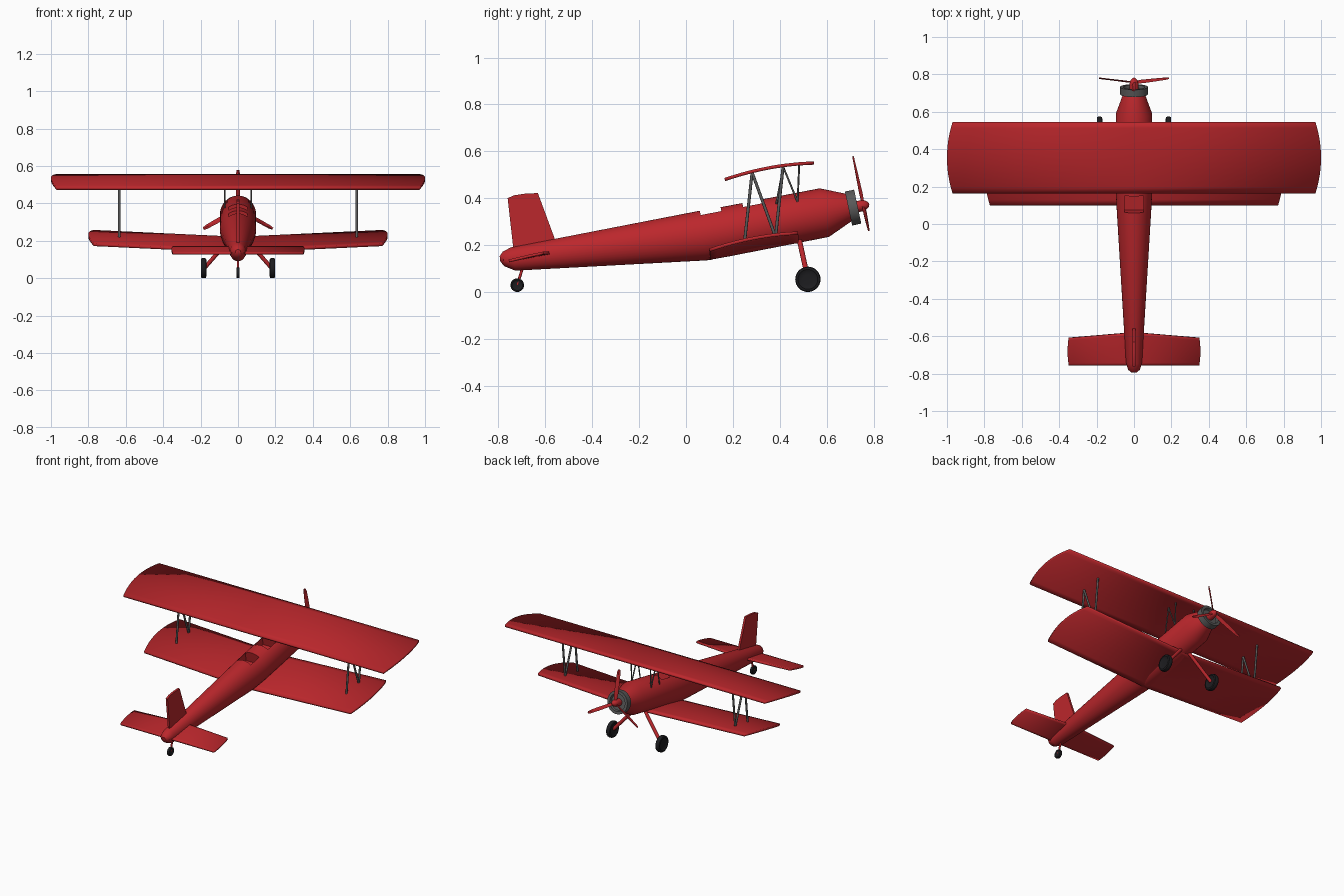
import bpy, bmesh, math
from mathutils import Vector, Matrix

if "Cube" in bpy.data.objects:
    bpy.data.objects.remove(bpy.data.objects["Cube"])


def material(name, color):
    m = bpy.data.materials.new(name)
    m.diffuse_color = color
    m.use_nodes = True
    m.node_tree.nodes["Principled BSDF"].inputs["Base Color"].default_value = m.diffuse_color
    return m


RED = material("red paint", (0.50, 0.02, 0.025, 1))
BLACK = material("black rubber", (0.012, 0.012, 0.014, 1))
GREY = material("dark metal", (0.10, 0.10, 0.10, 1))
TILT = math.radians(12)


def finish(name, bm, mat, smooth=True):
    bmesh.ops.recalc_face_normals(bm, faces=bm.faces)
    me = bpy.data.meshes.new(name)
    bm.to_mesh(me)
    bm.free()
    ob = bpy.data.objects.new(name, me)
    bpy.context.collection.objects.link(ob)
    me.materials.append(mat)
    if smooth:
        bpy.ops.object.select_all(action='DESELECT')
        ob.select_set(True)
        bpy.context.view_layer.objects.active = ob
        bpy.ops.object.shade_smooth_by_angle(angle=math.radians(35))
    return ob


def loft(bm, rings):
    loops = [[bm.verts.new(p) for p in r] for r in rings]
    n = len(loops[0])
    for a, b in zip(loops, loops[1:]):
        for i in range(n):
            bm.faces.new((a[i], a[(i + 1) % n], b[(i + 1) % n], b[i]))
    bm.faces.new(loops[0])
    bm.faces.new(loops[-1])


def rod(name, a, b, r, mat, segs=12):
    a, b = Vector(a), Vector(b)
    d = b - a
    rot = d.to_track_quat('Z', 'Y').to_matrix().to_4x4()
    bm = bmesh.new()
    bmesh.ops.create_cone(bm, cap_ends=True, segments=segs, radius1=r, radius2=r,
                          depth=d.length, matrix=Matrix.Translation((a + b) / 2) @ rot)
    return finish(name, bm, mat)


def wing(name, half, trail, lead, bulge, thick, tip=0.03, dihedral=0.0, sweep=0.0):
    # Cambered sheet with rounded tips; trail and lead are (y, z)
    bm = bmesh.new()
    n, grid = 12, []
    for i in range(n + 1):
        t = i / n
        w = half - tip * (2 * t - 1) ** 2
        z = trail[1] + (lead[1] - trail[1]) * t + bulge * 4 * t * (1 - t)
        row = []
        for x in (-w, 0, w):
            y = trail[0] + (lead[0] - trail[0] - sweep * abs(x) / half) * t
            row.append(bm.verts.new((x, y, z + dihedral * abs(x))))
        grid.append(row)
    for a, b in zip(grid, grid[1:]):
        for j in range(2):
            bm.faces.new((a[j], a[j + 1], b[j + 1], b[j]))
    ob = finish(name, bm, RED)
    mod = ob.modifiers.new("thickness", 'SOLIDIFY')
    mod.thickness = thick
    mod.offset = -1
    return ob


# Fuselage: tilted oval sections as (top y, top z, bottom y, bottom z, half width)
sections = [(-0.795, 0.153, -0.793, 0.132, 0.014), (-0.782, 0.172, -0.776, 0.110, 0.032),
            (-0.748, 0.190, -0.728, 0.091, 0.043), (0.05, 0.345, 0.09, 0.135, 0.092),
            (0.15, 0.362, 0.19, 0.153, 0.097), (0.57, 0.442, 0.61, 0.235, 0.097),
            (0.688, 0.418, 0.708, 0.303, 0.057)]
rings = []
for ty, tz, by, bz, w in sections:
    ring = []
    for i in range(40):
        a = math.tau * i / 40
        k = (1 + math.cos(a)) / 2
        ring.append((w * math.sin(a), by + (ty - by) * k, bz + (tz - bz) * k))
    rings.append(ring)
bm = bmesh.new()
loft(bm, rings)
fuselage = finish("fuselage", bm, RED)

# Two open cockpits
for i, (y, z) in enumerate(((0.105, 0.345), (0.285, 0.385))):
    bm = bmesh.new()
    bmesh.ops.create_cube(bm, size=1, matrix=Matrix.Translation((0, y, z))
                          @ Matrix.Rotation(TILT, 4, 'X') @ Matrix.Diagonal((0.104, 0.09, 0.13, 1)))
    cutter = finish(f"cockpit_cutter_{i + 1}", bm, RED, False)
    cutter.hide_render = True
    cutter.hide_viewport = True
    cutter.display_type = 'WIRE'
    mod = fuselage.modifiers.new("cockpit", 'BOOLEAN')
    mod.operation = 'DIFFERENCE'
    mod.solver = 'EXACT'
    mod.object = cutter

# Wings and tail plane
wing("upper_wing", 1.0, (0.163, 0.486), (0.545, 0.557), 0.015, 0.014)
wing("lower_wing", 0.8, (0.098, 0.149), (0.478, 0.222), 0.013, 0.014, dihedral=0.047)
wing("tail_plane", 0.355, (-0.757, 0.138), (-0.58, 0.172), 0.001, 0.012, tip=0.006, sweep=0.03)

# Tail fin
outline = [(-0.735, 0.17), (-0.761, 0.40), (-0.735, 0.412), (-0.69, 0.419), (-0.632, 0.422), (-0.55, 0.20)]
bm = bmesh.new()
loft(bm, [[(x, y, z) for y, z in outline] for x in (-0.007, 0.007)])
finish("tail_fin", bm, RED)

# Zigzag struts between the wings and over the body
outer = [(0.25, 0.215), (0.282, 0.510), (0.382, 0.235), (0.414, 0.533)]
inner = [(0.385, 0.375), (0.415, 0.533), (0.476, 0.385), (0.483, 0.542)]
for side, s in (("left", -1), ("right", 1)):
    for label, x, path, r in (("wing", 0.635, outer, 0.0065), ("centre", 0.072, inner, 0.004)):
        for i, (a, b) in enumerate(zip(path, path[1:])):
            rod(f"{side}_{label}_strut_{i + 1}", (s * x, *a), (s * x, *b), r, GREY)


def wheel(name, x, y, r, width):
    # Tyre with rounded shoulders and a slightly recessed hub
    profile = [(-0.3, 0.4), (-0.35, 0.62), (-0.5, 0.78), (-0.42, 0.95), (-0.2, 1),
               (0.2, 1), (0.42, 0.95), (0.5, 0.78), (0.35, 0.62), (0.3, 0.4)]
    bm = bmesh.new()
    loft(bm, [[(x + u * width, y + k * r * math.cos(math.tau * i / 32),
                r + k * r * math.sin(math.tau * i / 32)) for i in range(32)] for u, k in profile])
    finish(name, bm, BLACK)


# Landing gear
for side, s in (("left", -1), ("right", 1)):
    rod(f"{side}_gear_leg", (s * 0.03, 0.483, 0.225), (s * 0.178, 0.52, 0.056), 0.011, RED)
    wheel(f"{side}_wheel", s * 0.184, 0.52, 0.054, 0.03)
rod("tail_wheel_leg", (0, -0.698, 0.10), (0, -0.72, 0.03), 0.006, RED)
wheel("tail_wheel", 0, -0.72, 0.029, 0.018)

# Engine cowling: open ring around a recessed face, built along y then tilted
nose = Matrix.Translation((0, 0.713, 0.36)) @ Matrix.Rotation(TILT, 4, 'X')
bm = bmesh.new()
loft(bm, [[(r * math.cos(math.tau * i / 40), y, r * math.sin(math.tau * i / 40))
           for i in range(40)] for y, r in ((-0.02, 0.055), (-0.02, 0.074), (0.02, 0.074), (0.02, 0.056), (0.004, 0.052))])
bm.transform(nose)
finish("engine_cowling", bm, GREY)

# Propeller hub and spinner
bm = bmesh.new()
loft(bm, [[(r * math.cos(math.tau * i / 24), y, r * math.sin(math.tau * i / 24))
           for i in range(24)] for y, r in ((0, 0.024), (0.038, 0.024), (0.054, 0.020), (0.066, 0.011), (0.07, 0.003))])
bm.transform(nose)
finish("propeller_hub", bm, RED)

# Three twisted blades
for k in range(3):
    rings = []
    for h, w, twist in ((0.01, 0.009, 40), (0.05, 0.013, 35), (0.13, 0.013, 26), (0.195, 0.011, 20), (0.214, 0.007, 18)):
        c, s = math.cos(math.radians(twist)), math.sin(math.radians(twist))
        rings.append([(u * c - v * s, u * s + v * c, h)
                      for u, v in ((-w, 0), (0, -0.004), (w, 0), (0, 0.004))])
    bm = bmesh.new()
    loft(bm, rings)
    bm.transform(nose @ Matrix.Translation((0, 0.045, 0)) @ Matrix.Rotation(k * math.tau / 3, 4, 'Y'))
    finish(f"propeller_blade_{k + 1}", bm, RED)
